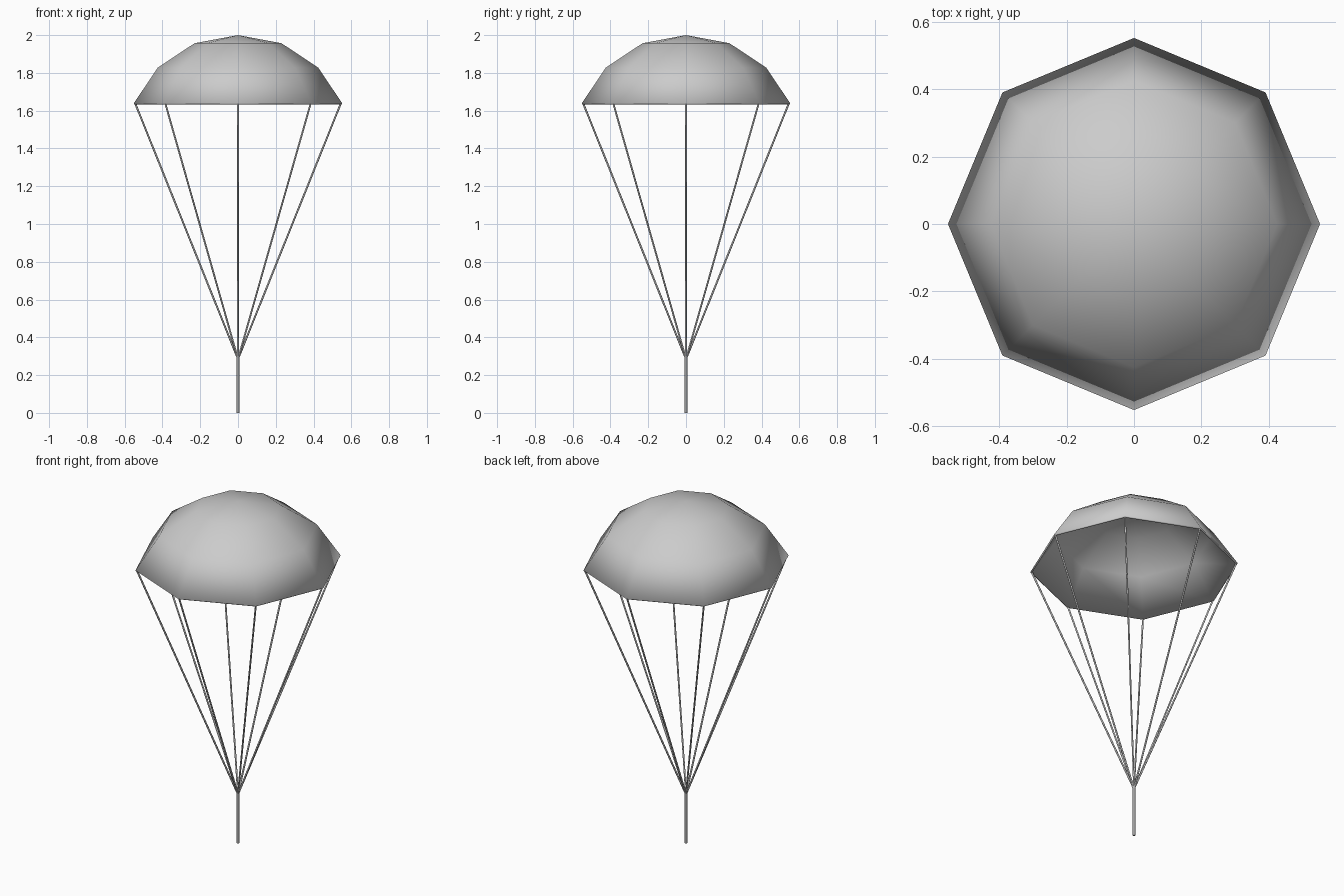
import bpy, bmesh, math
from mathutils import Vector

if "Cube" in bpy.data.objects:
    bpy.data.objects.remove(bpy.data.objects["Cube"])

SIDES = 8
JOIN = Vector((0, 0, 0.285))
RIM_R, RIM_Z = 0.552, 1.638


def ring_point(r, z, i):
    a = 2 * math.pi * i / SIDES
    return Vector((r * math.cos(a), r * math.sin(a), z))


def rod(name, a, b, radius, sides=6):
    d = b - a
    bpy.ops.mesh.primitive_cylinder_add(vertices=sides, radius=radius,
                                        depth=d.length, location=(a + b) / 2)
    ob = bpy.context.object
    ob.name = name
    ob.rotation_euler = d.to_track_quat('Z', 'Y').to_euler()
    bpy.ops.object.shade_smooth_by_angle(angle=math.radians(65))
    return ob


# canopy: eight-sided dome from a short profile, open underneath
bm = bmesh.new()
profile = [(RIM_R, RIM_Z), (0.425, 1.828), (0.23, 1.957)]
rings = [[bm.verts.new(ring_point(r, z, i)) for i in range(SIDES)] for r, z in profile]
apex = bm.verts.new((0, 0, 2.0))
for i in range(SIDES):
    j = (i + 1) % SIDES
    for low, high in zip(rings, rings[1:]):
        bm.faces.new((low[i], low[j], high[j], high[i]))
    bm.faces.new((rings[-1][i], rings[-1][j], apex))
for f in bm.faces:
    f.smooth = True
mesh = bpy.data.meshes.new("canopy")
bm.to_mesh(mesh)
bm.free()
canopy = bpy.data.objects.new("canopy", mesh)
bpy.context.collection.objects.link(canopy)
# thin cloth thickness, inward
thick = canopy.modifiers.new("cloth", 'SOLIDIFY')
thick.thickness = 0.01
thick.offset = -1
bpy.context.view_layer.objects.active = canopy
bpy.ops.object.select_all(action='DESELECT')
canopy.select_set(True)
bpy.ops.object.shade_smooth_by_angle(angle=math.radians(60))

# suspension lines from each rim corner to the joint
for i in range(SIDES):
    rod(f"suspension_line_{i + 1}", JOIN, ring_point(RIM_R - 0.008, RIM_Z, i), 0.005)

# hanging strap below the joint
rod("hanging_strap", Vector((0, 0, 0)), JOIN + Vector((0, 0, 0.005)), 0.007, 8)
